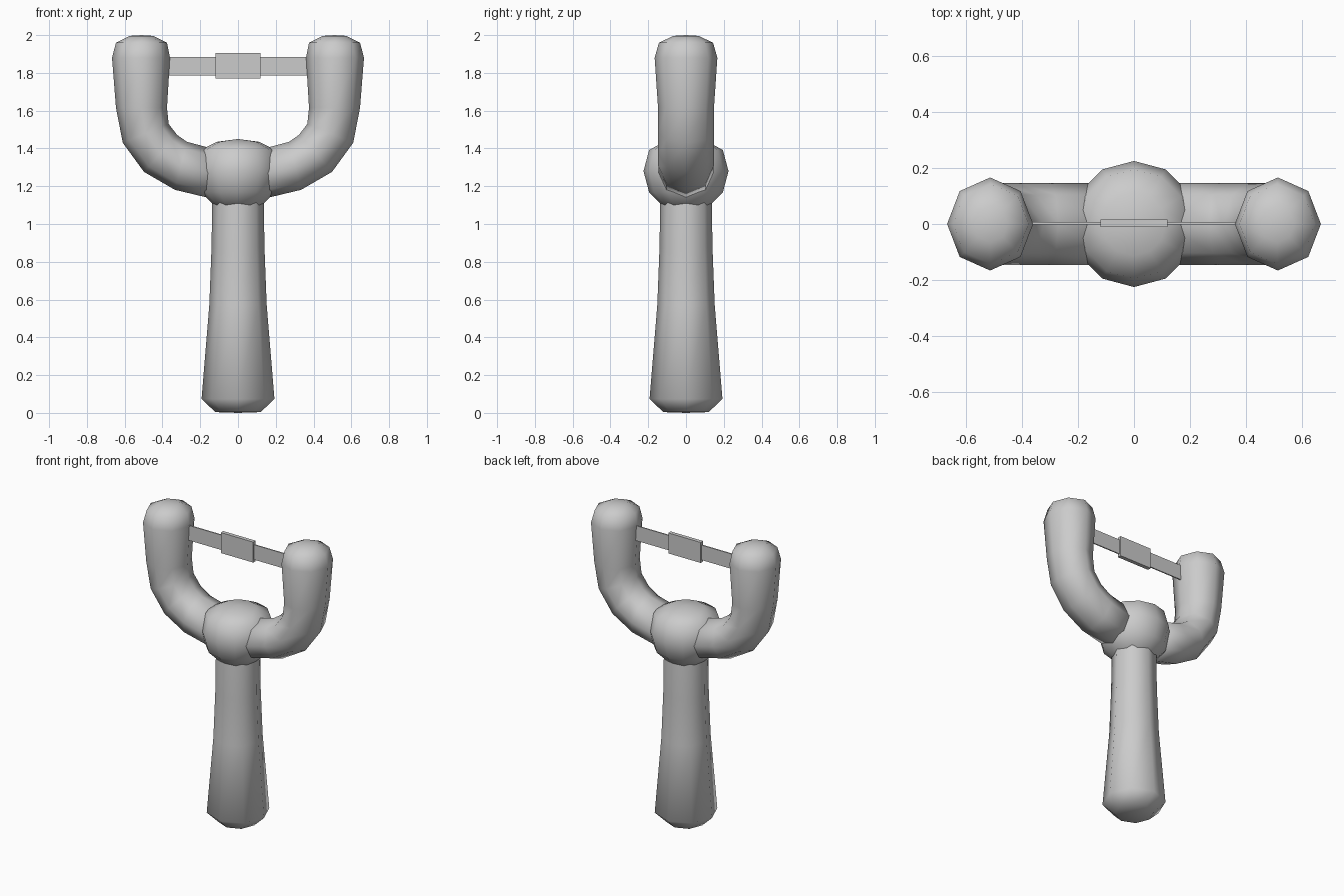
import bpy, math
from mathutils import Vector

if "Cube" in bpy.data.objects:
    bpy.data.objects.remove(bpy.data.objects["Cube"])


def make_object(name, verts, faces, smooth=True):
    mesh = bpy.data.meshes.new(name)
    mesh.from_pydata([tuple(v) for v in verts], [], faces)
    for p in mesh.polygons:
        p.use_smooth = smooth
    obj = bpy.data.objects.new(name, mesh)
    bpy.context.collection.objects.link(obj)
    return obj


def loft(name, rings, start, end):
    """Skin a list of rings and close both ends with a centre point."""
    n = len(rings[0])
    verts = [v for r in rings for v in r] + [start, end]
    faces = []
    for i in range(len(rings) - 1):
        for j in range(n):
            k = (j + 1) % n
            faces.append((i * n + j, i * n + k, (i + 1) * n + k, (i + 1) * n + j))
    s, e, last = len(verts) - 2, len(verts) - 1, (len(rings) - 1) * n
    for j in range(n):
        k = (j + 1) % n
        faces += [(s, k, j), (e, last + j, last + k)]
    return make_object(name, verts, faces)


def lathe(name, profile, sides, bottom, top):
    rings = [[Vector((r * math.cos(2 * math.pi * j / sides),
                      r * math.sin(2 * math.pi * j / sides), z))
              for j in range(sides)] for r, z in profile]
    return loft(name, rings, Vector((0, 0, bottom)), Vector((0, 0, top)))


def box(name, hx, hy, z0, z1, y=0.003):
    verts = [(x, y + d, z) for z in (z0, z1) for x, d in
             ((-hx, -hy), (hx, -hy), (hx, hy), (-hx, hy))]
    faces = [(3, 2, 1, 0), (4, 5, 6, 7)] + [
        (i, (i + 1) % 4, (i + 1) % 4 + 4, i + 4) for i in range(4)]
    return make_object(name, verts, faces, smooth=False)


# Handle and the knot where the fork meets it
lathe("handle", [(.12, .004), (.193, .074), (.152, .57), (.14, .88),
                 (.137, 1.11), (.13, 1.2)], 8, 0, 1.22)
lathe("fork_knot", [(.1125, 1.085), (.195, 1.1675), (.225, 1.28),
                    (.195, 1.3925), (.1125, 1.435)], 12, 1.06, 1.45)

# Prong sections: outer x, z, inner x, z, half depth in y
sections = [(.10, 1.125, .12, 1.395, .145), (.334, 1.181, .27, 1.435, .147),
            (.498, 1.276, .323, 1.472, .147), (.61, 1.43, .367, 1.53, .147),
            (.646, 1.615, .376, 1.615, .148), (.667, 1.88, .36, 1.88, .166),
            (.646, 1.96, .376, 1.96, .143), (.573, 1.996, .45, 1.996, .066)]
for side, sx in (("left", -1), ("right", 1)):
    rings = []
    for ox, oz, ix, iz, depth in sections:
        outer, inner = Vector((sx * ox, 0, oz)), Vector((sx * ix, 0, iz))
        c, a = (outer + inner) / 2, (outer - inner) / 2
        b = Vector((0, sx * depth, 0))
        rings.append([c + a * math.cos(t) + b * math.sin(t)
                      for t in (j * math.pi / 4 for j in range(8))])
    loft(side + "_prong", rings, Vector((sx * .1, 0, 1.26)),
         Vector((sx * .511, 0, 2)))

# Elastic band and pouch
box("elastic_band", .40, .004, 1.785, 1.885)
box("pouch", .12, .013, 1.769, 1.906)
